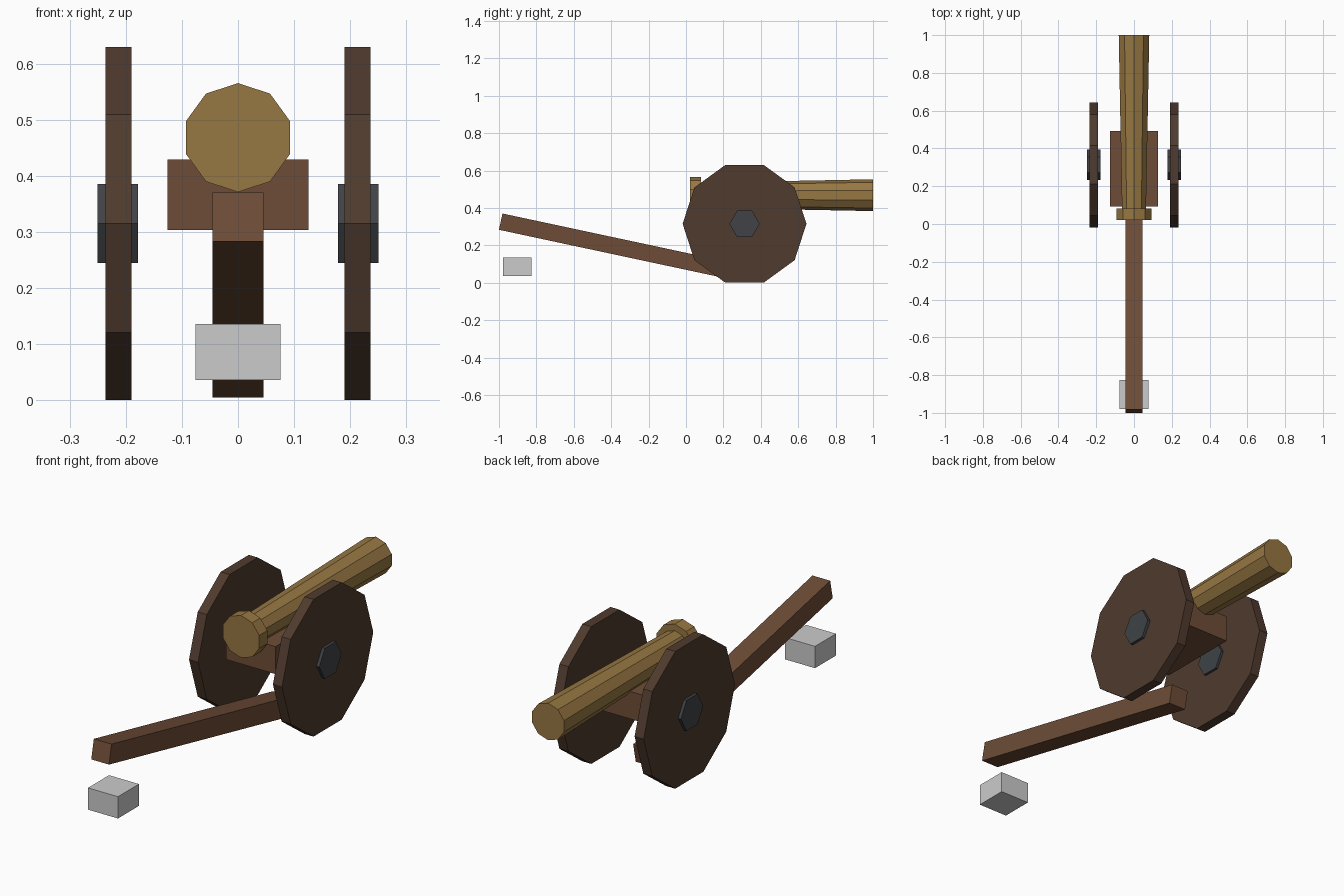
import bpy, bmesh
from math import pi, atan2, hypot
from mathutils import Matrix, Vector

if "Cube" in bpy.data.objects:
    bpy.data.objects.remove(bpy.data.objects["Cube"])


def material(name, rgb):
    m = bpy.data.materials.new(name)
    m.diffuse_color = (*rgb, 1)
    m.use_nodes = True
    m.node_tree.nodes["Principled BSDF"].inputs["Base Color"].default_value = m.diffuse_color
    return m


WHEEL_WOOD = material("dark_wood", (0.08, 0.043, 0.027))
FRAME_WOOD = material("brown_wood", (0.155, 0.073, 0.038))
BRONZE = material("bronze", (0.31, 0.185, 0.055))
IRON = material("iron", (0.05, 0.055, 0.062))


def finish(bm, name, mat):
    bmesh.ops.recalc_face_normals(bm, faces=bm.faces)
    mesh = bpy.data.meshes.new(name)
    bm.to_mesh(mesh)
    bm.free()
    if mat:
        mesh.materials.append(mat)
    ob = bpy.data.objects.new(name, mesh)
    bpy.context.collection.objects.link(ob)
    return ob


def box(name, center, size, mat=None, tilt=0):
    bm = bmesh.new()
    m = (Matrix.Translation(center) @ Matrix.Rotation(tilt, 4, 'X')
         @ Matrix.Diagonal((*size, 1)))
    bmesh.ops.create_cube(bm, size=1, matrix=m)
    return finish(bm, name, mat)


def rod(name, start, end, r1, r2, sides, mat, spin=0):
    """Capped prism or taper from start to end."""
    a, b = Vector(start), Vector(end)
    # Local x points along y for x-directed rods, and up for y-directed rods
    axis = (b - a).normalized()
    side = Vector((0, 1, 0)) if abs(axis.x) > 0.5 else Vector((0, 0, 1))
    rot = Matrix((side, axis.cross(side), axis)).transposed().to_4x4()
    bm = bmesh.new()
    # Explicit rings fix the corner directions
    rings = []
    for p, r in ((a, r1), (b, r2)):
        rings.append([bm.verts.new(p + rot @ (Matrix.Rotation(spin + 2 * pi * i / sides, 4, 'Z')
                                              @ Vector((r, 0, 0)))) for i in range(sides)])
    for ring in rings:
        bm.faces.new(ring)
    for i in range(sides):
        j = (i + 1) % sides
        bm.faces.new((rings[0][i], rings[0][j], rings[1][j], rings[1][i]))
    return finish(bm, name, mat)


# Wheels and hubs
for label, s in (("left", -1), ("right", 1)):
    rod(f"{label}_wheel", (s * 0.19, 0.313, 0.315), (s * 0.236, 0.313, 0.315),
        0.331, 0.331, 10, WHEEL_WOOD)
    rod(f"{label}_hub", (s * 0.178, 0.313, 0.315), (s * 0.25, 0.313, 0.315),
        0.081, 0.081, 6, IRON)

# Barrel, flaring towards the muzzle, with breech ring
rod("barrel", (0, 0.04, 0.468), (0, 1.0, 0.468), 0.066, 0.085, 10, BRONZE)
rod("breech_ring", (0, 0.022, 0.468), (0, 0.081, 0.468), 0.097, 0.097, 10, BRONZE)

# Carriage block
box("carriage", (0, 0.292, 0.366), (0.252, 0.4, 0.126), FRAME_WOOD)

# Sloping trail beam, placed by the ends of its lower edge
back, fore = Vector((0, -1.0, 0.283)), Vector((0, 0.3, 0.005))
run = fore - back
tilt = atan2(run.z, run.y)
up = Matrix.Rotation(tilt, 3, 'X') @ Vector((0, 0, 0.0445))
box("trail", (back + fore) / 2 + up, (0.09, hypot(run.y, run.z), 0.089), FRAME_WOOD, tilt)

# Loose block under the trail end
box("ground_block", (0, -0.903, 0.086), (0.152, 0.152, 0.1))
